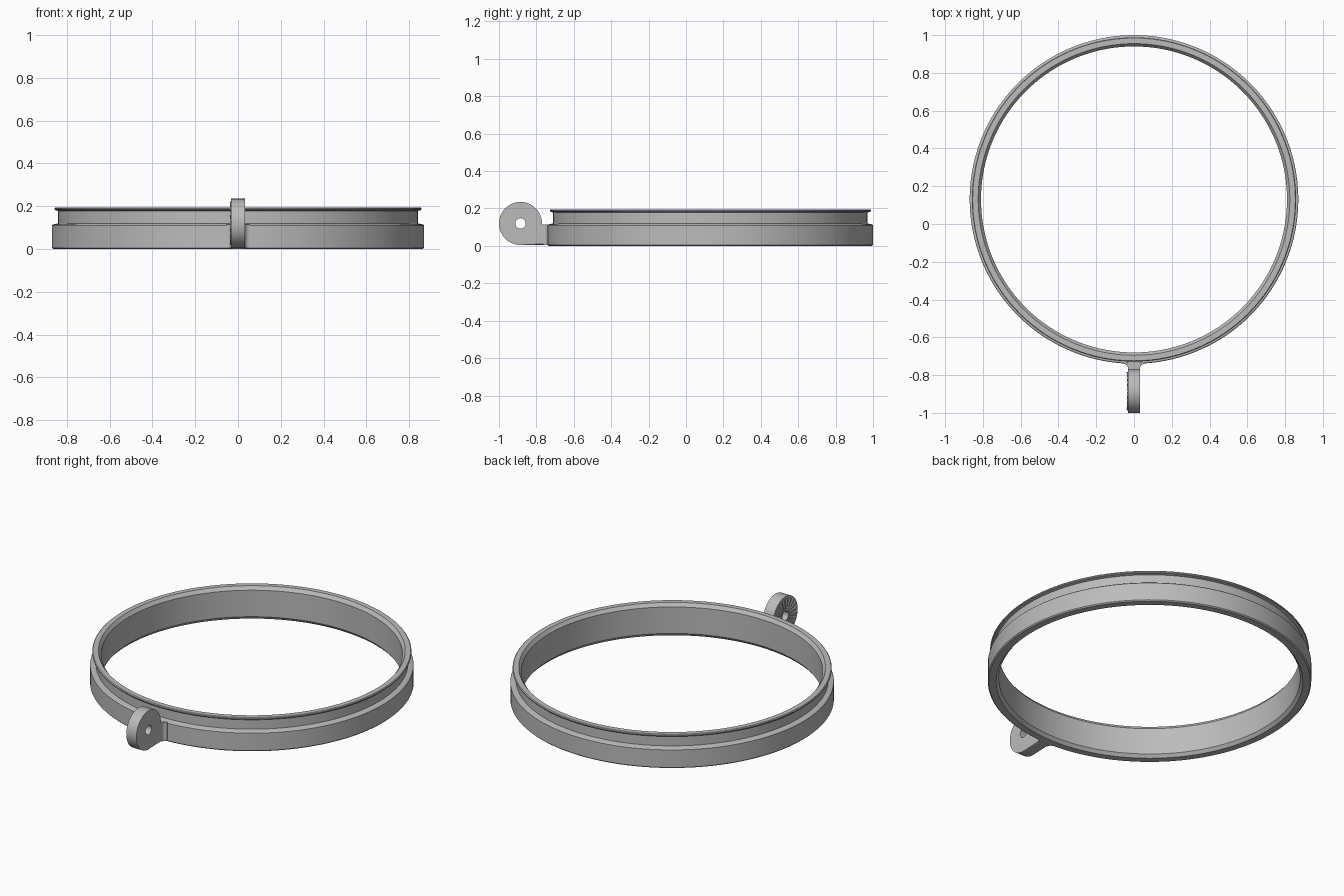
import bpy, bmesh, math
from math import sin, cos, pi

if "Cube" in bpy.data.objects:
    bpy.data.objects.remove(bpy.data.objects["Cube"], do_unlink=True)

GREY = (0.5, 0.5, 0.5, 1)
grey = bpy.data.materials.new("plain_grey")
grey.use_nodes = True
grey.diffuse_color = GREY
grey.node_tree.nodes["Principled BSDF"].inputs["Base Color"].default_value = GREY

RING_Y = 0.13                 # centre of the ring
LUG_Y, LUG_Z, LUG_R = -0.885, 0.12, 0.115
HALF = 0.033                  # half thickness of the lug
HOLE_R = 0.028


def finish(bm, name, smooth=True):
    bmesh.ops.recalc_face_normals(bm, faces=bm.faces)
    mesh = bpy.data.meshes.new(name)
    bm.to_mesh(mesh)
    bm.free()
    mesh.materials.append(grey)
    obj = bpy.data.objects.new(name, mesh)
    bpy.context.collection.objects.link(obj)
    if smooth:
        bpy.ops.object.select_all(action="DESELECT")
        obj.select_set(True)
        bpy.context.view_layer.objects.active = obj
        bpy.ops.object.shade_smooth_by_angle(angle=math.radians(30))
    return obj


def loft(bm, loops, closed):
    """Skin a series of closed loops with quads."""
    rings = [[bm.verts.new(p) for p in loop] for loop in loops]
    pairs = list(zip(rings, rings[1:]))
    if closed:
        pairs.append((rings[-1], rings[0]))
    for a, b in pairs:
        n = len(a)
        for i in range(n):
            j = (i + 1) % n
            bm.faces.new((a[i], a[j], b[j], b[i]))
    return rings


def prism(loop_a, loop_b):
    bm = bmesh.new()
    a, b = loft(bm, [loop_a, loop_b], False)
    bm.faces.new(a)
    bm.faces.new(b)
    return bm


def lug_circle(x, r, n):
    return [(x, LUG_Y + r * cos(2 * pi * i / n), LUG_Z + r * sin(2 * pi * i / n))
            for i in range(n)]


# Stepped ring with a thin lip on top
profile = [(0.825, 0), (0.864, 0), (0.87, 0.006), (0.87, 0.11), (0.865, 0.115),
           (0.84, 0.12), (0.84, 0.178), (0.855, 0.182), (0.858, 0.186),
           (0.858, 0.191), (0.854, 0.195), (0.825, 0.195), (0.81, 0.175), (0.81, 0.018)]
SEG = 160
bm = bmesh.new()
loft(bm, [[(r * sin(2 * pi * i / SEG), RING_Y + r * cos(2 * pi * i / SEG), z)
           for i in range(SEG)] for r, z in profile], True)
finish(bm, "ring")

# Rounded lug with softened rim
ARC = 48
outline = [(LUG_Y + LUG_R * cos(1.5 * pi * i / ARC), LUG_Z + LUG_R * sin(1.5 * pi * i / ARC))
           for i in range(ARC + 1)]
outline += [(-0.72, LUG_Z - LUG_R), (-0.72, 0.115), (-0.77, 0.115)]
bm = prism([(-HALF, y, z) for y, z in outline], [(HALF, y, z) for y, z in outline])
rim = [e for e in bm.edges
       if abs(e.verts[0].co.x - e.verts[1].co.x) < 1e-5
       and min(v.co.y for v in e.verts) < -0.771]
bmesh.ops.bevel(bm, geom=rim, offset=0.008, segments=3, profile=0.5, affect="EDGES")
lug = finish(bm, "lug", smooth=False)

# Bolt hole through the lug
cutter = finish(prism(lug_circle(-0.1, HOLE_R, 32), lug_circle(0.1, HOLE_R, 32)),
                "hole_cutter", smooth=False)
cutter.hide_render = True
cut = lug.modifiers.new("hole", "BOOLEAN")
cut.object = cutter
cut.solver = "EXACT"
bpy.ops.object.select_all(action="DESELECT")
lug.select_set(True)
bpy.context.view_layer.objects.active = lug
bpy.ops.object.modifier_apply(modifier=cut.name)
bpy.data.objects.remove(cutter, do_unlink=True)
bpy.ops.object.shade_smooth_by_angle(angle=math.radians(30))

# Radial locking teeth on the right face of the lug
TEETH = 20


def toothed(r, height):
    return [(x - (height if i % 2 else 0), y, z)
            for i, (x, y, z) in enumerate(lug_circle(-HALF - 0.0005, r, TEETH * 2))]


bm = bmesh.new()
loft(bm, [toothed(0.036, 0.003), toothed(0.102, 0.005),
          lug_circle(-HALF + 0.003, 0.102, TEETH * 2),
          lug_circle(-HALF + 0.003, 0.036, TEETH * 2)], True)
finish(bm, "lug_teeth", smooth=False)

# Filleted neck that blends the lug into the ring
FILLET = 0.022
side = [(HALF - 0.001 + FILLET * (1 - cos(t)), -0.763 + FILLET * sin(t))
        for t in [i * pi / 12 for i in range(7)]]
side.append((side[-1][0], -0.715))
plan = side + [(-x, y) for x, y in reversed(side)]
finish(prism([(x, y, 0.004) for x, y in plan], [(x, y, 0.1145) for x, y in plan]), "neck")
